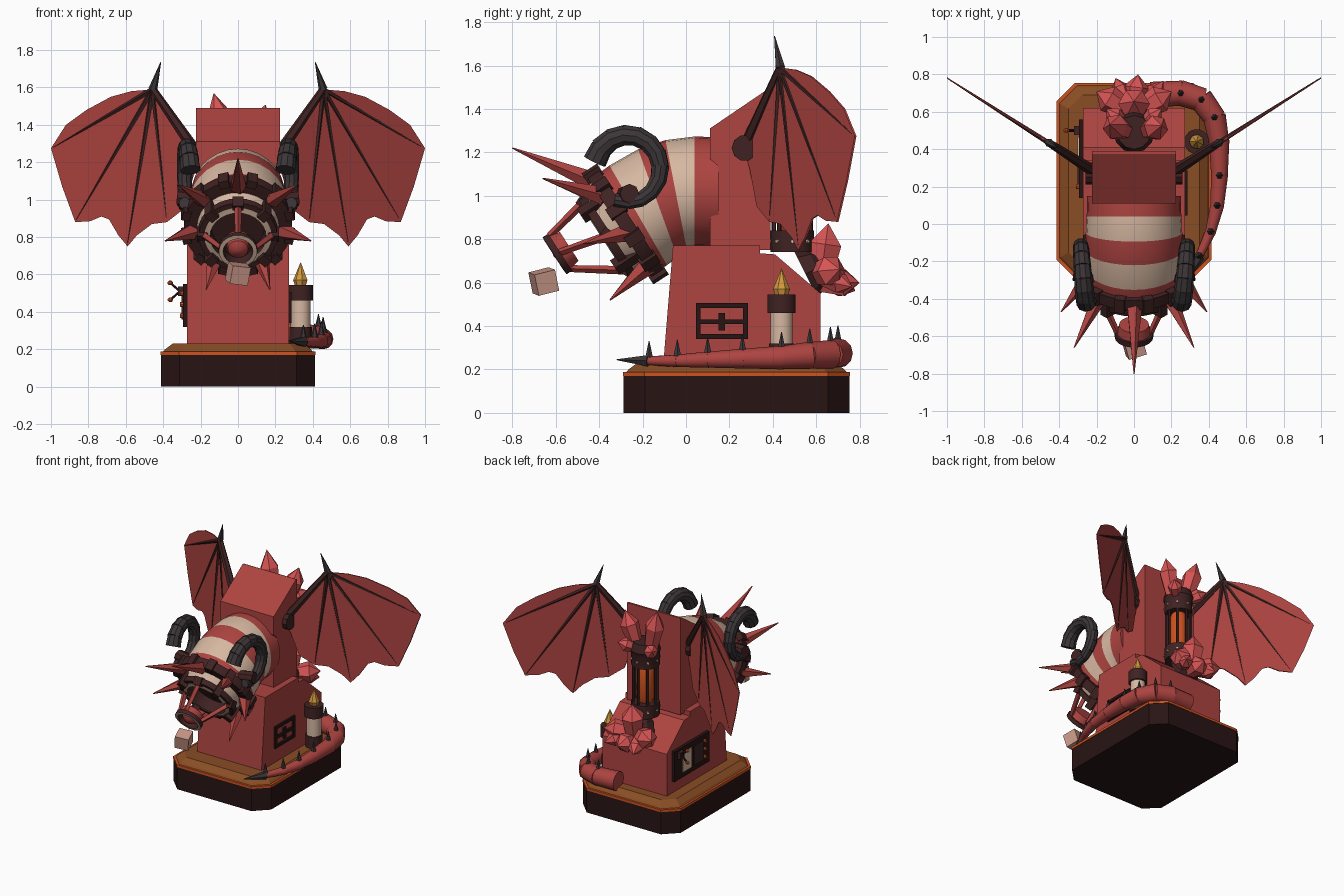
import bpy, bmesh, math
from mathutils import Vector as V, Matrix

if "Cube" in bpy.data.objects:
    bpy.data.objects.remove(bpy.data.objects["Cube"])

COLOURS = {
    "red": (.42, .058, .052), "bone": (.68, .48, .36), "crystal": (.68, .09, .09),
    "near_black": (.022, .007, .007), "maroon": (.05, .016, .016), "charcoal": (.045, .036, .038),
    "orange": (.62, .085, .014), "wood": (.25, .075, .018), "gold": (.65, .32, .05), "pink": (.6, .32, .25)}
MATS = {}
for k, c in COLOURS.items():
    MATS[k] = bpy.data.materials.new(k)
    MATS[k].diffuse_color = (*c, 1)
smooth_objects = []


def finish(name, bm, mats, smooth=False):
    bmesh.ops.recalc_face_normals(bm, faces=bm.faces[:])
    me = bpy.data.meshes.new(name)
    bm.to_mesh(me)
    bm.free()
    for m in mats:
        me.materials.append(MATS[m])
    ob = bpy.data.objects.new(name, me)
    bpy.context.collection.objects.link(ob)
    if smooth:
        smooth_objects.append(ob)
    return ob


def skin(bm, loops, idx=None, caps=True):
    """Join vertex loops of equal length with quads; idx gives a material per band."""
    rows = [[bm.verts.new(p) for p in lp] for lp in loops]
    n = len(rows[0])
    for k, (a, b) in enumerate(zip(rows, rows[1:])):
        for i in range(n):
            f = bm.faces.new((a[i], a[(i + 1) % n], b[(i + 1) % n], b[i]))
            f.material_index = idx[k] if idx else 0
    if caps:
        bm.faces.new(rows[0]).material_index = idx[0] if idx else 0
        bm.faces.new(rows[-1]).material_index = idx[-1] if idx else 0


def circle(o, axis, r, n):
    q = V(axis).to_track_quat('Z', 'Y')
    return [V(o) + q @ V((r * math.cos(math.tau * i / n), r * math.sin(math.tau * i / n), 0)) for i in range(n)]


def add_lathe(bm, o, axis, prof, n, idx=None):
    ax = V(axis).normalized()
    skin(bm, [circle(V(o) + ax * a, ax, max(r, .001), n) for a, r in prof], idx)


def lathe(name, o, axis, prof, mats, n=20, idx=None, smooth=True):
    bm = bmesh.new()
    add_lathe(bm, o, axis, prof, n, idx)
    return finish(name, bm, mats, smooth)


def rod(name, p, q, r0, r1, mat, n=6):
    d = V(q) - V(p)
    return lathe(name, p, d, [(0, r0), (d.length, r1)], [mat], n, smooth=False)


def prism(name, pts, f0, f1, mat):
    """Flat outline mapped to two places in space and joined."""
    bm = bmesh.new()
    skin(bm, [[f0(*p) for p in pts], [f1(*p) for p in pts]])
    return finish(name, bm, [mat])


def box(name, c, size, mat, rot=None):
    bm = bmesh.new()
    m = Matrix.Translation(c) @ (rot or Matrix()) @ Matrix.Diagonal((*size, 1))
    bmesh.ops.create_cube(bm, size=1, matrix=m)
    return finish(name, bm, [mat])


def chain(name, pts, radii, mat, n=10, flare=1.0):
    """Overlapping tapered segments along a path."""
    bm = bmesh.new()
    for i in range(len(pts) - 1):
        d = V(pts[i + 1]) - V(pts[i])
        e = radii[i] * .15
        add_lathe(bm, V(pts[i]) - d.normalized() * e, d,
                  [(0, radii[i] * flare), (d.length + 2 * e, radii[i + 1])], n)
    return finish(name, bm, [mat], True)


# Plinth: chamfered slab, trim and bevelled wooden top
def octagon(i, z):
    x, y0, y1, c = .415 - i, -.29 + i, .755 - i, .1 - i * .4
    return [(x, y0 + c, z), (x, y1 - c, z), (x - c, y1, z), (c - x, y1, z),
            (-x, y1 - c, z), (-x, y0 + c, z), (c - x, y0, z), (x - c, y0, z)]


for nm, lv, m in (("plinth", ((.003, 0), (.003, .17)), "near_black"), ("plinth_trim", ((0, .17), (0, .188)), "orange"),
                  ("plinth_top", ((.014, .186), (.025, .2), (.065, .23)), "wood")):
    bm = bmesh.new()
    skin(bm, [octagon(*v) for v in lv])
    finish(nm, bm, [m])

# Lower and upper body
prism("lower_body", [(-.105, .22), (-.06, .77), (.34, .77), (.34, .735), (.41, .73), (.62, .55), (.62, .22)],
      lambda y, z: (-.272, y, z), lambda y, z: (.272, y, z), "red")
prism("upper_body", [(.11, .75), (.11, .9), (.145, .92), (.145, 1.14), (.11, 1.17), (.11, 1.31), (.375, 1.49), (.39, 1.49), (.39, .75)],
      lambda y, z: (-.225, y, z), lambda y, z: (.225, y, z), "red")

# Bent striped barrel
bm = bmesh.new()
loops = []
for y, z, a, r in ((.15, 1.02, 0, .25), (.04, 1.02, 0, .253), (-.045, 1.003, 11, .258),
                   (-.13, .965, 20, .265), (-.22, .91, 30, .265), (-.27, .875, 33, .262)):
    t = math.radians(a)
    loops.append([V((r * math.sin(k), y - r * math.cos(k) * math.sin(t), z + r * math.cos(k) * math.cos(t)))
                  for k in [math.tau * i / 28 for i in range(28)]])
skin(bm, loops, [0, 1, 0, 1, 0])
finish("striped_barrel", bm, ["red", "bone"], True)

# Muzzle collar and stepped drum
C, N, U = V((0, -.28, .87)), V((0, -.84, -.545)).normalized(), V((0, -.545, .84)).normalized()


def muzzle(th, r, a):
    t = math.radians(th)
    return C + V((1, 0, 0)) * r * math.sin(t) + U * r * math.cos(t) + N * a


lathe("muzzle_collar", C, N, [(-.035, .25), (-.035, .29), (.03, .29), (.03, .22), (.08, .2), (.08, .215), (.12, .21),
                              (.12, .18), (.125, .15), (.04, .14), (.04, 0)],
      ["maroon", "bone"], 28, [0, 0, 0, 1, 0, 0, 0, 1, 0, 0])
for i in range(12):
    p = muzzle(i * 30 + 15, .285, 0)
    rot = Matrix((V((1, 0, 0)), N, U)).transposed().to_4x4() @ Matrix.Rotation(math.radians(i * 30 + 15), 4, 'Y')
    box("collar_stud", p, (.055, .085, .045), "maroon", rot)
    if i % 3 == 0:
        box("drum_clamp", muzzle(i * 30 + 45, .2, .09), (.05, .12, .06), "maroon",
            rot @ Matrix.Rotation(math.radians(30), 4, 'Y'))

# Nozzle ring held by struts
S = V((0, -.58, .74))
lathe("nozzle", S, N, [(-.05, .05), (-.05, .08), (.0, .09), (.0, .103), (.03, .103), (.032, .08), (-.02, .07), (-.02, 0)],
      ["red", "bone", "maroon"], 18, [0, 0, 2, 2, 1, 2, 2])
lathe("nozzle_core", S - N * .02, N, [(0, .06), (.03, .055), (.05, .03), (.055, 0)], ["red"], 14)
for th in (0, 90, 180, 270):
    t = math.radians(th)
    end = S + V((1, 0, 0)) * .09 * math.sin(t) + U * .09 * math.cos(t)
    rod("nozzle_strut", muzzle(th, .19, .1), end, .02, .016, "red", 4)
    box("strut_foot", muzzle(th, .19, .1), (.06, .06, .06), "maroon", Matrix.Rotation(-.58, 4, 'X'))

# Muzzle spikes
for th, tip in ((0, (0, -.8, 1.22)), (48, (.32, -.66, 1.08)), (98, (.39, -.47, .78)), (150, (.17, -.35, .52))):
    for s in ((1,) if th == 0 else (-1, 1)):
        rod("muzzle_spike", muzzle(s * th, .25, .02), (s * tip[0], tip[1], tip[2]), .045, .003, "red", 5)

# Curled horns
for s in (-1, 1):
    pts, rad = [], []
    for i in range(13):
        a = math.radians(165 - i * 23)
        pts.append((s * (.255 + .03 * math.sin(min(i / 8, 1) * math.pi / 2)), -.27 + .152 * math.cos(a), 1.125 + .155 * math.sin(a)))
        rad.append(.052 - .0017 * i)
    chain("horn", pts, rad, "charcoal", 10, 1.06)
    rod("horn_mount", (s * .2, -.28, 1.0), (s * .32, -.26, 1.01), .045, .045, "maroon", 8)

# Wings: thin membrane, arm, ribs and claw
OUT = [(.455, 1.59), (.57, 1.58), (.68, 1.55), (.81, 1.48), (.92, 1.4), (1, 1.275), (.94, 1.07), (.87, .88), (.79, .885), (.73, .91),
       (.69, .895), (.64, .81), (.59, .75), (.54, .81), (.46, .87), (.38, .88), (.29, .95), (.24, 1.12), (.2, 1.22), (.3, 1.36)]
for s in (-1, 1):
    def w(x, z, d=0.0):
        return V((s * x, .145 + .636 * x + d, z))
    prism("wing_membrane", OUT, lambda x, z: w(x, z, -.004), lambda x, z: w(x, z, .004), "red")
    J = w(.455, 1.59)
    rod("wing_arm", w(.2, 1.22), J, .032, .02, "maroon")
    rod("wing_claw", J, w(.413, 1.735), .024, .002, "charcoal")
    rod("wing_hub", (s * .2, .27, 1.22), (s * .26, .27, 1.22), .06, .06, "maroon", 10)
    for x, z in ((.985, 1.28), (.865, .89), (.59, .76), (.38, .89)):
        rod("wing_rib", J, w(x, z), .015, .004, "maroon", 5)

# Rear lantern: base, glowing core, cage and cap
L = (0, .49, .74)
lathe("lantern_base", L, (0, 0, 1), [(0, .1), (.1, .1), (.1, .07)], ["maroon"], 12)
lathe("lantern_glow", L, (0, 0, 1), [(.1, .05), (.14, .065), (.34, .065), (.38, .05)], ["orange"], 12)
lathe("lantern_cap", L, (0, 0, 1), [(.38, .07), (.38, .1), (.48, .1), (.5, .11), (.56, .09)], ["maroon"], 12)
for i in range(8):
    x, y = .085 * math.cos(i * math.pi / 4), .49 + .085 * math.sin(i * math.pi / 4)
    rod("lantern_bar", (x, y, .82), (x, y, 1.14), .011, .011, "maroon", 5)
    for z in (.79, 1.17):
        lathe("lantern_rivet", (x * 1.1, .49 + (y - .49) * 1.1, z), (x, y - .49, 0), [(0, .01), (.012, .008)], ["bone"], 6)

# Crystal clusters
for o, d, h, r in (
        ((-.05, .5, 1.25), (-.25, .1, 1), .33, .07), ((.07, .5, 1.25), (.3, .1, 1), .27, .068),
        ((-.05, .52, 1.24), (-.5, .5, .3), .15, .05), ((.05, .52, 1.24), (.5, .5, .3), .15, .05),
        ((0, .62, .62), (0, .14, 1), .255, .085), ((0, .62, .6), (.12, 1, 0), .18, .07),
        ((-.04, .61, .64), (-.9, .55, .12), .19, .075), ((.04, .61, .64), (.9, .55, .12), .19, .075),
        ((-.04, .63, .62), (-.35, .9, -.35), .17, .055), ((.06, .63, .62), (.5, .7, -.2), .17, .05)):
    lathe("crystal", o, d, [(0, r * .7), (h * .62, r), (h, 0)], ["crystal"], 6, smooth=False)
lathe("crystal_seat", (0, .55, .64), (0, .6, .3), [(0, .12), (.06, .1), (.1, .05)], ["maroon"], 8, smooth=False)

# Tail wrapped around the plinth, with claw tip and spines
TP = [(.1, .69, .275), (.25, .7, .275), (.36, .665, .27), (.43, .57, .265), (.455, .44, .255), (.457, .26, .25),
      (.445, .1, .245), (.41, -.04, .24), (.35, -.17, .24)]
TR = [.068, .066, .064, .06, .053, .044, .036, .028, .02]
chain("tail", TP, TR, "red", 12, 1.04)
rod("tail_claw", TP[-1], (.27, -.32, .245), .03, .002, "charcoal")
for p, r in zip(TP[1:], TR[1:]):
    p = V(p) + V((0, 0, r * .8))
    rod("tail_spine", p, p + V((0, 0, .075)), .02, .002, "charcoal")

# Candle
lathe("candle", (.335, .44, .22), (0, 0, 1), [(0, .06), (.1, .06), (.1, .053), (.24, .053), (.24, .067), (.325, .067), (.325, .035)],
      ["maroon", "bone"], 14, [0, 0, 1, 0, 0, 0])
lathe("flame", (.335, .44, .54), (0, 0, 1), [(0, .03), (.03, .04), (.125, 0)], ["gold"], 7, smooth=False)

# Hatch on the right side
for c, sz in (((.165, .352), (.24, .022)), ((.165, .495), (.24, .022)), ((.056, .423), (.022, .165)),
              ((.274, .423), (.022, .165)), ((.165, .42), (.2, .022)), ((.165, .42), (.03, .08))):
    box("hatch_frame", (.278, *c), (.016, *sz), "near_black")

# Control panel on the left side with knobs and levers
box("panel_plate", (-.28, .35, .435), (.03, .42, .23), "near_black")
for y in (.27, .41):
    box("panel_dial", (-.297, y, .435), (.008, .11, .15), "bone" if y > .3 else "maroon")
for z in (.38, .44, .5):
    rod("panel_knob", (-.295, .2, z), (-.31, .2, z), .014, .012, "orange", 8)
box("lever_block", (-.305, .5, .51), (.03, .05, .05), "maroon")
for s in (-1, 1):
    tip = V((-.362, .5, .51 + s * .045))
    rod("lever", (-.31, .5, .51), tip, .007, .007, "near_black")
    lathe("lever_knob", tip - V((.014, 0, 0)), (1, 0, 0), [(0, .004), (.007, .012), (.021, .012), (.028, .004)], ["orange"], 8)

# Falling cube
box("falling_cube", (0, -.655, .605), (.1, .1, .1), "pink",
    Matrix.Rotation(.18, 4, 'Y') @ Matrix.Rotation(.2, 4, 'X') @ Matrix.Rotation(.3, 4, 'Z'))

# Smooth the round parts
for ob in smooth_objects:
    ob.select_set(True)
bpy.context.view_layer.objects.active = smooth_objects[0]
bpy.ops.object.shade_smooth_by_angle(angle=math.radians(35))

for m in bpy.data.materials:
    if m.users and not m.is_grease_pencil:
        m.use_nodes = True
        m.node_tree.nodes["Principled BSDF"].inputs["Base Color"].default_value = m.diffuse_color
